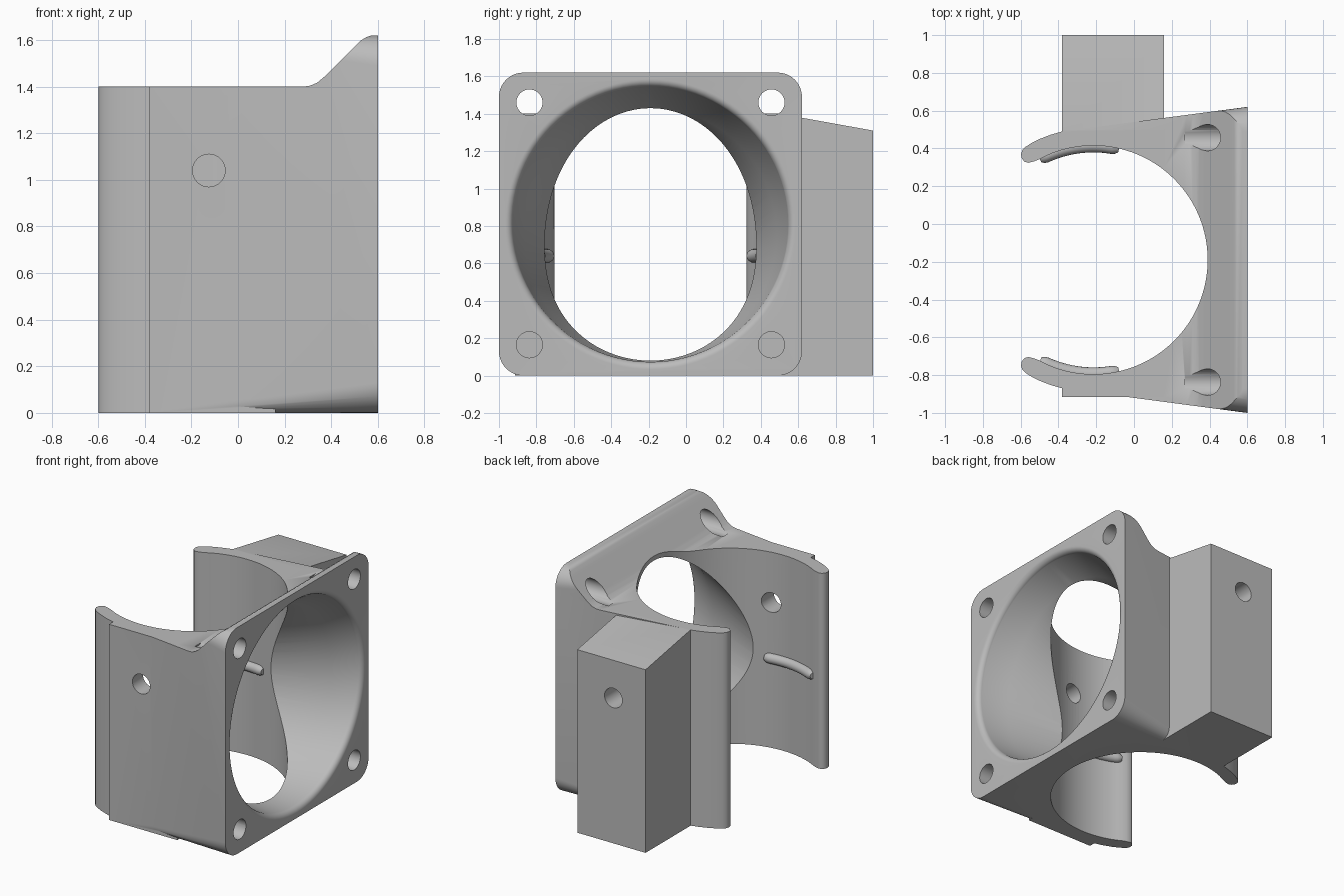
import bpy, bmesh
from math import sin, cos, pi, radians, sqrt

if "Cube" in bpy.data.objects:
    bpy.data.objects.remove(bpy.data.objects["Cube"])

AXIS_X, AXIS_Y, BORE = -0.215, -0.19, 0.605   # vertical bore
FRONT = 0.6                                   # flange plane
HEIGHT = 1.4
SEG = 96

grey = bpy.data.materials.new("plain grey")
grey.use_nodes = True
colour = (0.5, 0.5, 0.5, 1)
grey.diffuse_color = colour
grey.node_tree.nodes["Principled BSDF"].inputs["Base Color"].default_value = colour


def loft(name, rings):
    """Closed solid through a list of equal-length rings of points."""
    bm = bmesh.new()
    loops = [[bm.verts.new(p) for p in ring] for ring in rings]
    for a, b in zip(loops, loops[1:]):
        for i in range(len(a)):
            j = (i + 1) % len(a)
            bm.faces.new((a[i], a[j], b[j], b[i]))
    bm.faces.new(loops[0])
    bm.faces.new(loops[-1])
    bmesh.ops.recalc_face_normals(bm, faces=bm.faces)
    mesh = bpy.data.meshes.new(name)
    bm.to_mesh(mesh)
    bm.free()
    mesh.materials.append(grey)
    obj = bpy.data.objects.new(name, mesh)
    bpy.context.collection.objects.link(obj)
    return obj


def prism(name, outline, axis, lo, hi):
    """Extrude a flat outline along an axis (0, 1 or 2)."""
    def put(p, v):
        q = list(p)
        q.insert(axis, v)
        return q
    return loft(name, [[put(p, v) for p in outline] for v in (lo, hi)])


def circle(cx, cy, r, n=SEG):
    return [(cx + r * cos(2 * pi * i / n), cy + r * sin(2 * pi * i / n)) for i in range(n)]


def select(obj):
    bpy.ops.object.select_all(action='DESELECT')
    obj.select_set(True)
    bpy.context.view_layer.objects.active = obj


def combine(target, tool, operation):
    tool.hide_render = True
    select(target)
    mod = target.modifiers.new("boolean", 'BOOLEAN')
    mod.operation, mod.object, mod.solver = operation, tool, 'EXACT'
    bpy.ops.object.modifier_apply(modifier=mod.name)
    bpy.data.objects.remove(tool)


def smooth(obj, angle=30):
    select(obj)
    bpy.ops.object.shade_smooth_by_angle(angle=radians(angle))


def rounded_section(x, half, radius):
    """Rounded rectangle across x, standing on the ground."""
    top, pts = 1.62, []
    corners = ((half, top, 0), (-half, top, 1), (-half, 0, 2), (half, 0, 3))
    for y, z, quarter in corners:
        cy = y - radius if y > 0 else y + radius
        cz = z - radius if z > 0 else z + radius
        for k in range(11):
            a = (quarter + k / 10) * pi / 2
            pts.append((x, AXIS_Y + cy + radius * cos(a), cz + radius * sin(a)))
    return pts


# Tapered body with raised flange
body = loft("fan_mount_body", [rounded_section(-0.38, 0.68, 0.005),
                               rounded_section(FRONT, 0.81, 0.13)])
ramp = [(-0.6, HEIGHT), (0.28, HEIGHT), (0.31, 1.404), (0.34, 1.417), (0.37, 1.442),
        (0.51, 1.582), (0.53, 1.6), (0.55, 1.612), (0.575, 1.62), (0.575, 1.8), (-0.6, 1.8)]
combine(body, prism("ramp_cutter", ramp, 1, -2, 2), 'DIFFERENCE')

# Front pad and rear mounting block
pad = [(-0.38, -0.915), (0.16, -0.915), (0.16, -0.6), (-0.38, -0.6)]
combine(body, prism("front_pad", pad, 2, 0, HEIGHT), 'UNION')
block = [(0.3, 0), (1, 0), (1, 1.31), (0.5, HEIGHT), (0.3, HEIGHT)]
combine(body, prism("rear_block", block, 0, -0.38, 0.16), 'UNION')

# Vertical bore
combine(body, prism("bore_cutter", circle(AXIS_X, AXIS_Y, BORE, 128), 2, -0.2, 2), 'DIFFERENCE')

# Air duct: leaning cone with a rounded lip
stations = [(-0.2, 0.66, 0.5), (0.0, 0.695, 0.567), (0.39, 0.755, 0.675)]
for k in range(9):
    a = k / 8 * pi / 2
    stations.append((FRONT - 0.04 + 0.04 * sin(a), 0.808, 0.735 + 0.04 * (1 - cos(a))))
stations.append((FRONT + 0.05, 0.808, 0.775))
duct = loft("duct_cutter", [[(x, y, z) for y, z in circle(AXIS_Y, cz, r)]
                            for x, cz, r in stations])
combine(body, duct, 'DIFFERENCE')

# Flange screw holes
for side in (-1, 1):
    for z in (0.165, 1.46):
        hole = circle(AXIS_Y + side * 0.647, z, 0.07, 32)
        combine(body, prism("screw_cutter", hole, 0, 0.27, 0.8), 'DIFFERENCE')

# Side holes: through the pad, blind in the block
for lo, hi in ((-1.2, -0.6), (0.6, 1.2)):
    combine(body, prism("side_cutter", circle(-0.125, 1.04, 0.07, 32), 1, lo, hi), 'DIFFERENCE')
smooth(body)

# Curved clip arms and the ribs inside them
arm_plan = [(-0.38, 0.582), (-0.41, 0.573), (-0.44, 0.562), (-0.47, 0.548), (-0.5, 0.533),
            (-0.53, 0.521), (-0.56, 0.514), (-0.58, 0.52), (-0.594, 0.537), (-0.598, 0.56),
            (-0.592, 0.58), (-0.575, 0.598), (-0.54, 0.62), (-0.5, 0.64), (-0.44, 0.663),
            (-0.38, 0.68)]
for side, label in ((-1, "right"), (1, "left")):
    plan = [(x, AXIS_Y + side * d) for x, d in arm_plan]
    smooth(prism(label + "_clip_arm", plan, 2, 0, HEIGHT), 40)

    rings = []
    count = 24
    for k in range(count + 1):
        a = radians(77 + 41 * k / count)
        end = min(k, count - k)
        size = 0.036 * (0.6, 0.9, 1)[min(end, 2)]
        ring = []
        for dr, dz in circle(0, 0, size, 16):
            r = BORE + dr
            ring.append((AXIS_X + r * cos(a), AXIS_Y + side * r * sin(a), 0.64 + dz))
        rings.append(ring)
    smooth(loft(label + "_clip_rib", rings), 50)
